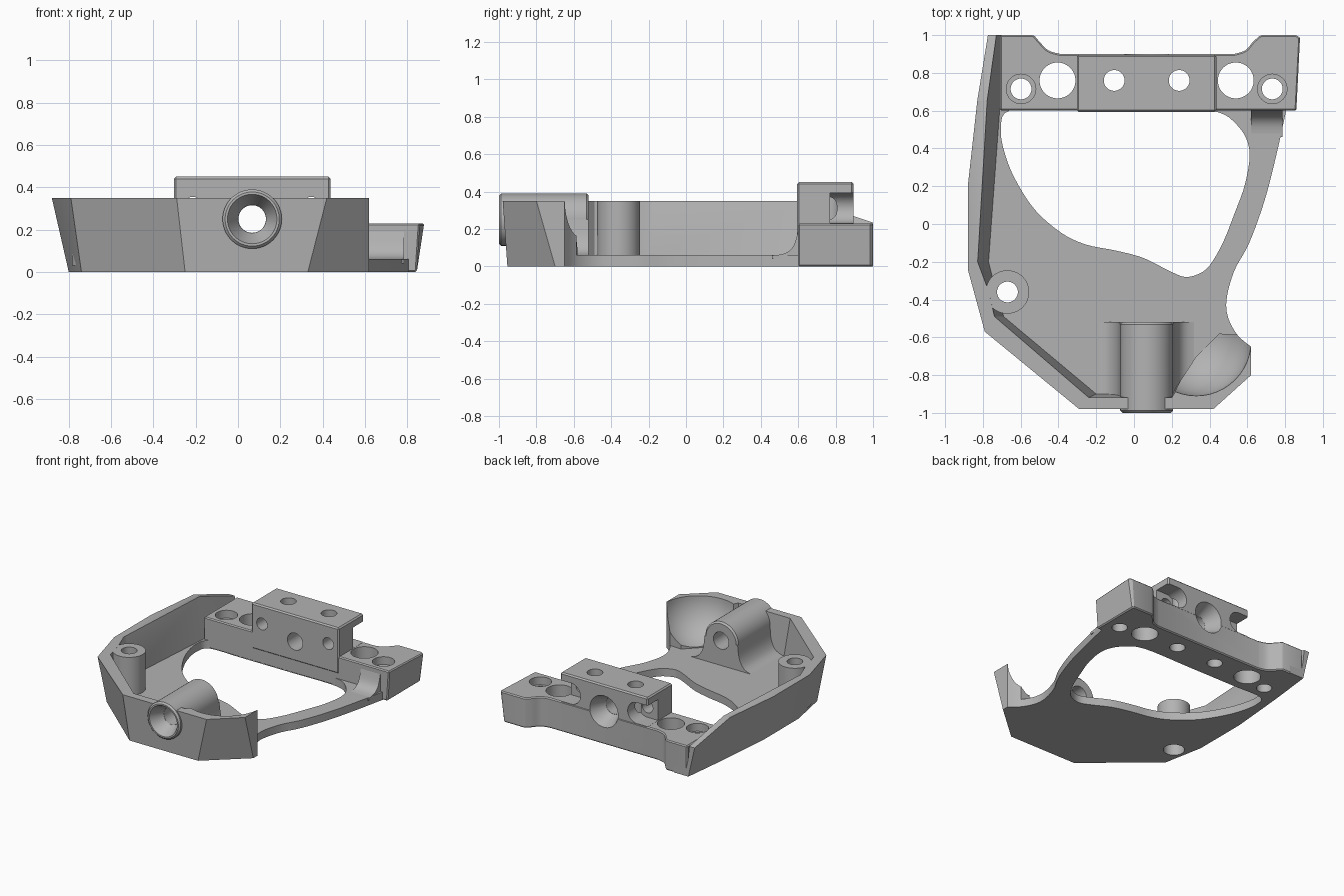
import bpy, bmesh, math
from mathutils import Vector

cube = bpy.data.objects.get("Cube")
if cube:
    bpy.data.objects.remove(cube, do_unlink=True)

grey = bpy.data.materials.new("plain grey")
grey.use_nodes = True
grey.diffuse_color = (0.45, 0.45, 0.45, 1)
grey.node_tree.nodes["Principled BSDF"].inputs["Base Color"].default_value = (0.45, 0.45, 0.45, 1)


def make(name, bm):
    bmesh.ops.recalc_face_normals(bm, faces=bm.faces)
    mesh = bpy.data.meshes.new(name)
    bm.to_mesh(mesh)
    bm.free()
    mesh.materials.append(grey)
    ob = bpy.data.objects.new(name, mesh)
    bpy.context.collection.objects.link(ob)
    return ob


def loft(name, low, high):
    """Closed solid between two matching rings of 3D points."""
    bm = bmesh.new()
    a = [bm.verts.new(p) for p in low]
    b = [bm.verts.new(p) for p in high]
    n = len(a)
    bm.faces.new(a)
    bm.faces.new(b)
    for i in range(n):
        j = (i + 1) % n
        bm.faces.new((a[i], a[j], b[j], b[i]))
    return make(name, bm)


def place(p, axis, d):
    u, v = p
    return {"x": (d, u, v), "y": (u, d, v), "z": (u, v, d)}[axis]


def prism(name, pts, axis, d0, d1):
    return loft(name, [place(p, axis, d0) for p in pts], [place(p, axis, d1) for p in pts])


def rod(name, c, axis, d0, d1, r0, r1=None, n=48):
    def ring(r, d):
        return [place((c[0] + r * math.cos(t * math.tau / n), c[1] + r * math.sin(t * math.tau / n)), axis, d)
                for t in range(n)]
    return loft(name, ring(r0, d0), ring(r0 if r1 is None else r1, d1))


def box(name, x0, x1, y0, y1, z0, z1):
    return prism(name, [(x0, y0), (x1, y0), (x1, y1), (x0, y1)], "z", z0, z1)


def spline(pts, closed=False, steps=5):
    """Smooth curve through the points."""
    p = [Vector(q) for q in pts]
    n = len(p)
    out = []
    for i in range(n if closed else n - 1):
        if closed:
            a, b, c, d = (p[(i + k) % n] for k in (-1, 0, 1, 2))
        else:
            a, b, c, d = (p[min(max(i + k, 0), n - 1)] for k in (-1, 0, 1, 2))
        for s in range(steps):
            t = s / steps
            q = 0.5 * (2 * b + (c - a) * t + (2 * a - 5 * b + 4 * c - d) * t * t
                       + (3 * b - a - 3 * c + d) * t ** 3)
            out.append(tuple(q))
    if not closed:
        out.append(tuple(p[-1]))
    return out


def apply(ob, mod):
    bpy.context.view_layer.objects.active = ob
    bpy.ops.object.modifier_apply(modifier=mod.name)


def bevel(ob, width):
    m = ob.modifiers.new("edge", "BEVEL")
    m.width, m.segments, m.limit_method = width, 1, "ANGLE"
    m.angle_limit = math.radians(40)
    apply(ob, m)


def cut(ob, cutters):
    for c in cutters:
        m = ob.modifiers.new("cut", "BOOLEAN")
        m.operation, m.solver, m.object = "DIFFERENCE", "EXACT", c
        apply(ob, m)


# Tray body: leaning outer wall (top x, y, bottom x, y), then the curved arm edge
wall = [(-.80, 1, -.72, 1), (-.83, .65, -.76, .65), (-.88, .2, -.8, .2), (-.88, -.24, -.8, -.22),
        (-.79, -.57, -.74, -.53), (-.29, -.98, -.25, -.955), (.42, -.98, .33, -.955),
        (.62, -.8, .62, -.7)]
arm = spline([(.62, -.65), (.55, -.59), (.5, -.5), (.49, -.4), (.53, -.25), (.61, -.1),
              (.69, .12), (.75, .35), (.81, .62)])
arm += [(.81, .72), (-.6, .72), (-.6, 1)]
body = loft("tray_body", [(w[2], w[3], 0) for w in wall] + [(*p, 0) for p in arm],
            [(w[0], w[1], .35) for w in wall] + [(*p, .35) for p in arm])

# Tray hollow, with the inner wall leaning like the outer one
hollow = [(-.73, 1.1, -.70, 1.1), (-.78, .65, -.71, .62), (-.83, -.2, -.77, -.2),
          (-.77, -.36, -.73, -.36), (-.74, -.49, -.69, -.49), (-.24, -.92, -.2, -.9),
          (.2, -.92, .2, -.9), (.33, -.7, .33, -.7), (.45, -.58, .45, -.58),
          (.75, -.6, .75, -.6), (1.1, 1.1, 1.1, 1.1)]
cavity = loft("cavity_cutter", [(h[2], h[3], .06) for h in hollow], [(h[0], h[1], .36) for h in hollow])

# Round scoop in the front corner
bm = bmesh.new()
bmesh.ops.create_uvsphere(bm, u_segments=48, v_segments=32, radius=.29)
bmesh.ops.translate(bm, verts=bm.verts, vec=(.33, -.62, .352))
scoop = make("scoop_cutter", bm)

# Rim slopes down toward the back
slope = prism("slope_cutter", [(.65, .351), (1.1, .2), (1.1, .6), (.65, .6)], "x", -1.2, 1.2)

# Large opening in the floor
opening = prism("opening_cutter", spline(
    [(-.66, .6), (-.4, .602), (0, .602), (.4, .6), (.54, .53), (.61, .4), (.59, .22), (.53, .05),
     (.47, -.1), (.4, -.22), (.34, -.265), (.27, -.28), (.19, -.25), (.05, -.18), (-.1, -.14),
     (-.25, -.11), (-.38, -.05), (-.52, .07), (-.62, .22), (-.68, .36), (-.705, .5)],
    closed=True), "z", -.1, .2)

# Front tube and its flared foot
bx, bz = .067, .25
tube = rod("front_tube", (bx, bz), "y", -1, -.52, .14)
bevel(tube, .012)
half = spline([(.29, .05), (.2, .08), (.155, .15), (.14, .25)], steps=4)
foot = prism("tube_foot", [(bx + x, z) for x, z in half] + [(bx - x, z) for x, z in reversed(half)],
             "y", -.94, -.52)
tube_hole = rod("tube_hole_cutter", (bx, bz), "y", -1.1, 1.1, .065)
tube_sink = rod("tube_sink_cutter", (bx, bz), "y", -1.01, -.9, .122, .066)

# Screw post inside the left wall
pc = (-.67, -.36)
post = rod("screw_post", pc, "z", .03, .35, .115)
post_hole = rod("post_hole_cutter", pc, "z", -.1, .5, .055)
post_sink = rod("post_sink_cutter", pc, "z", -.01, .1, .075)

cut(body, [cavity, scoop, slope, opening, tube_hole, tube_sink, post_hole, post_sink])
cut(post, [post_hole, post_sink])
cut(tube, [tube_hole, tube_sink])
cut(foot, [tube_hole, tube_sink])

# Rear crossbar with a stepped back edge
left_step = spline([(-.53, 1), (-.5, .965), (-.455, .92), (-.39, .9)], steps=4)
right_step = spline([(.53, .9), (.59, .92), (.63, .965), (.67, 1)], steps=4)
plan = left_step + right_step + [(.86, 1), (.88, .985), (.86, .6), (-.71, .6), (-.71, 1)]
bar = loft("rear_crossbar", [(min(x, .845), y, 0) for x, y in plan], [(x, y, .23) for x, y in plan])
bevel(bar, .012)

# Raised mount on the crossbar
mount = box("raised_mount", -.303, .437, .594, .896, .1, .45)
bevel(mount, .01)

holes = [tube_hole, rod("cone_cutter", (bx, bz), "y", .78, .91, .066, .125)]
for side in (-1, 1):
    cx = bx + side * .28
    ends = sorted((cx, cx + side * .3))
    holes += [
        rod("mount_hole_cutter", (bx + side * .172, .76), "z", -.1, .6, .055),
        rod("large_hole_cutter", (bx + side * .472, .76), "z", -.1, .6, .095),
        rod("small_hole_cutter", (bx + side * .665, .715), "z", -.1, .6, .055),
        rod("small_sink_cutter", (bx + side * .665, .715), "z", .17, .6, .078),
        rod("side_hole_cutter", (cx, .31), "y", .5, 1.1, .045)]
    # Pocket under each end of the mount
    pockets = [rod("pocket_round_cutter", (cx, .311), "y", .77, 1.1, .08),
               box("pocket_cutter", *ends, .77, 1.1, .231, .391)]
    cut(mount, pockets)
    for p in pockets:
        bpy.data.objects.remove(p, do_unlink=True)
cut(bar, holes)
cut(mount, holes)
cut(body, holes[2:])

# Fillet where the arm meets the crossbar
curve = spline([(.46, .058), (.53, .07), (.575, .11), (.6, .19)], steps=4)
fillet = prism("arm_fillet", curve + [(.62, .19), (.62, .04), (.46, .04)], "x", .62, .785)

# Remove helpers and shade
for ob in list(bpy.context.scene.objects):
    if ob.name.split(".")[0].endswith("_cutter"):
        bpy.data.objects.remove(ob, do_unlink=True)
bpy.ops.object.select_all(action="DESELECT")
for ob in (body, post, tube, foot, bar, mount, fillet):
    ob.select_set(True)
    bpy.context.view_layer.objects.active = ob
bpy.ops.object.shade_smooth_by_angle(angle=math.radians(28))
